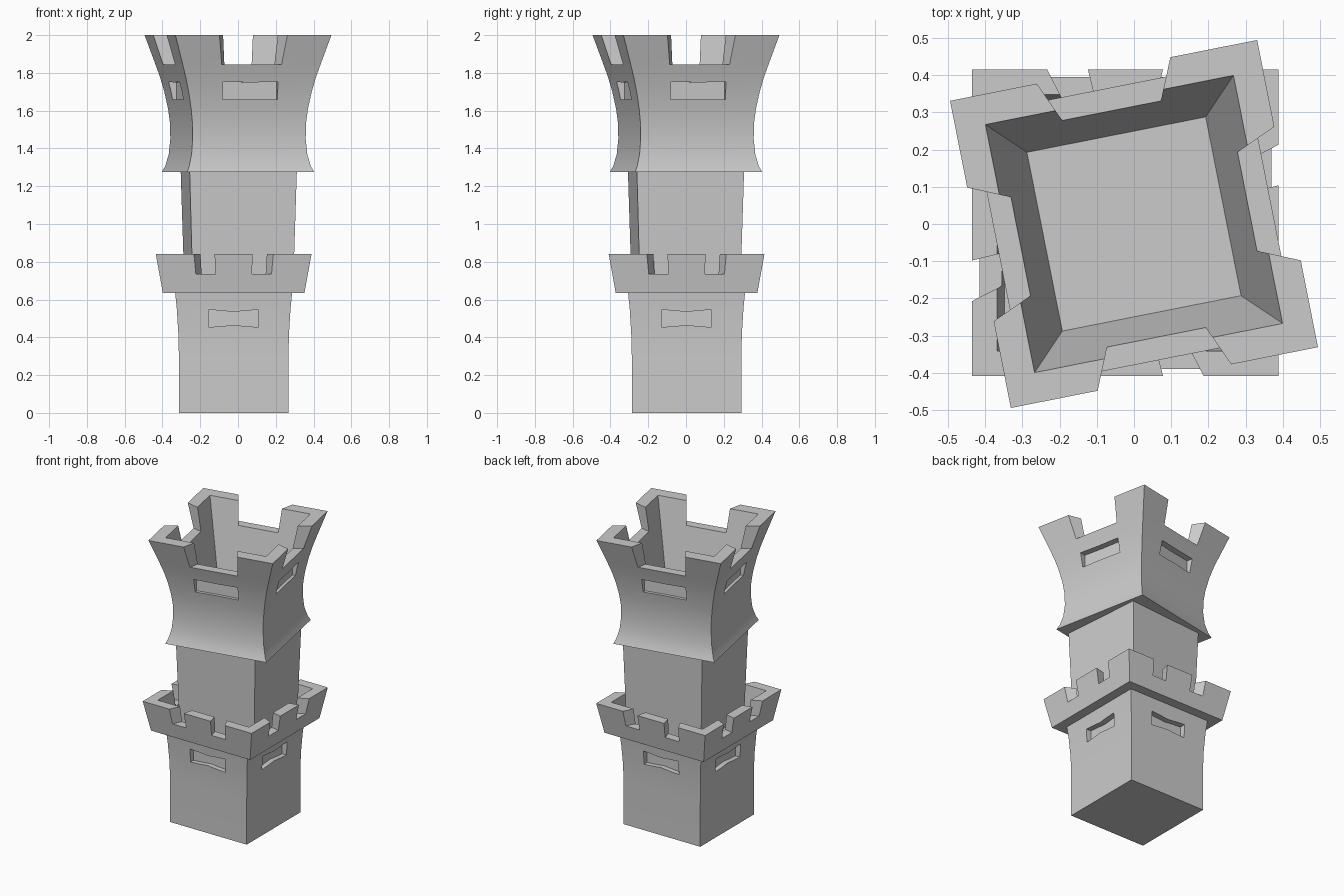
import bpy, bmesh
from math import radians
from mathutils import Matrix, Vector

if "Cube" in bpy.data.objects:
    bpy.data.objects.remove(bpy.data.objects["Cube"])


def ring(bm, half, z, fracs, angle, centre):
    """Square ring of vertices; each side is split at the given fractions."""
    verts = []
    for side in range(4):
        rot = Matrix.Rotation(radians(90 * side + angle), 3, 'Z')
        for f in fracs:
            p = rot @ Vector((f * half, -half, z))
            verts.append(bm.verts.new((p.x + centre[0], p.y + centre[1], z)))
    return verts


def bridge(bm, a, b, keep=lambda i: True):
    n = len(a)
    for i in range(n):
        if keep(i):
            j = (i + 1) % n
            bm.faces.new((a[i], a[j], b[j], b[i]))


def finish(bm, name):
    bmesh.ops.recalc_face_normals(bm, faces=bm.faces[:])
    mesh = bpy.data.meshes.new(name)
    bm.to_mesh(mesh)
    bm.free()
    ob = bpy.data.objects.new(name, mesh)
    bpy.context.collection.objects.link(ob)
    return ob


def block(name, profile, angle=0, centre=(0, 0)):
    """Solid square column following a (half width, z) profile."""
    bm = bmesh.new()
    rings = [ring(bm, h, z, [-1], angle, centre) for h, z in profile]
    for a, b in zip(rings, rings[1:]):
        bridge(bm, a, b)
    bm.faces.new(rings[0])
    bm.faces.new(rings[-1])
    return finish(bm, name)


def parapet(name, profile, inner_top, floor, fracs, notches, angle=0, centre=(0, 0)):
    """Hollow crenellated wall; the last two profile points are notch level and top."""
    bm = bmesh.new()
    n = len(fracs)

    def make(h, z):
        return ring(bm, h, z, fracs, angle, centre)

    def is_notch(i):
        return i % n in notches

    outer = [make(h, z) for h, z in profile]
    z_notch, z_top = profile[-2][1], profile[-1][1]
    t = (z_notch - floor[1]) / (z_top - floor[1])
    in_top = make(inner_top, z_top)
    in_notch = make(floor[0] + (inner_top - floor[0]) * t, z_notch)
    in_floor = make(*floor)
    for a, b in zip(outer[:-1], outer[1:-1]):
        bridge(bm, a, b)
    low, top = outer[-2], outer[-1]

    def merlon(i):
        return not is_notch(i)

    bridge(bm, low, top, merlon)
    bridge(bm, top, in_top, merlon)
    bridge(bm, in_top, in_notch, merlon)
    bridge(bm, low, in_notch, is_notch)
    bridge(bm, in_notch, in_floor)
    # merlon side walls
    for i in range(4 * n):
        if is_notch(i) != is_notch((i - 1) % (4 * n)):
            bm.faces.new((low[i], top[i], in_top[i], in_notch[i]))
    bm.faces.new(outer[0])
    bm.faces.new(in_floor)
    return finish(bm, name)


def windows(target, z, half_w, half_h, pinch, depth_at, angle=0, centre=(0, 0)):
    """Cut one shallow bow-tie window recess into each side."""
    bm = bmesh.new()
    outline = [(-1, -1), (-.5, -pinch * .4 - .6), (0, -pinch), (.5, -pinch * .4 - .6), (1, -1),
               (1, 1), (.5, pinch * .4 + .6), (0, pinch), (-.5, pinch * .4 + .6), (-1, 1)]
    for side in range(4):
        m = Matrix.Translation((*centre, z)) @ Matrix.Rotation(radians(90 * side + angle), 4, 'Z')
        loops = [[bm.verts.new(m @ Vector((x * half_w, -d, y * half_h))) for x, y in outline]
                 for d in (depth_at, depth_at + .2)]
        bridge(bm, *loops)
        for loop in loops:
            bm.faces.new(loop)
    cutter = finish(bm, "window_cutter")
    cutter.hide_render = True
    mod = target.modifiers.new("windows", 'BOOLEAN')
    mod.operation, mod.solver, mod.object = 'DIFFERENCE', 'EXACT', cutter
    bpy.context.view_layer.objects.active = target
    bpy.ops.object.modifier_apply(modifier=mod.name)
    bpy.data.objects.remove(cutter)


LOW = (-.023, .003)

# Lower tower body, flaring slightly under the parapet
base = block("lower_tower", [(.29, 0), (.29, .3), (.293, .42), (.301, .55), (.312, .66)], 0, LOW)
windows(base, .5, .132, .046, .75, .262, 0, LOW)

# Lower parapet with corner and middle merlons
parapet("lower_parapet", [(.375, .635), (.393, .735), (.412, .84)], .345, (.325, .67),
        [-1, -.51, -.245, .245, .51], {1, 3}, 0, LOW)

# Middle shaft, slightly twisted
block("middle_shaft", [(.266, .65), (.285, 1.29)], 4.8, (.004, 0))

# Flared upper tower, twisted further
crown = parapet("upper_tower",
                [(.342, 1.275), (.327, 1.31), (.312, 1.37), (.305, 1.45), (.306, 1.53),
                 (.315, 1.61), (.332, 1.70), (.352, 1.78), (.372, 1.845), (.421, 2.0)],
                .34, (.245, 1.5), [-1, -.435, .435], {1}, 11.2)
windows(crown, 1.705, .148, .047, .95, .303, 11.2)

# Soft shading along the curved walls only
for ob in (base, crown):
    bpy.ops.object.select_all(action='DESELECT')
    ob.select_set(True)
    bpy.context.view_layer.objects.active = ob
    bpy.ops.object.shade_smooth_by_angle(angle=radians(25))
